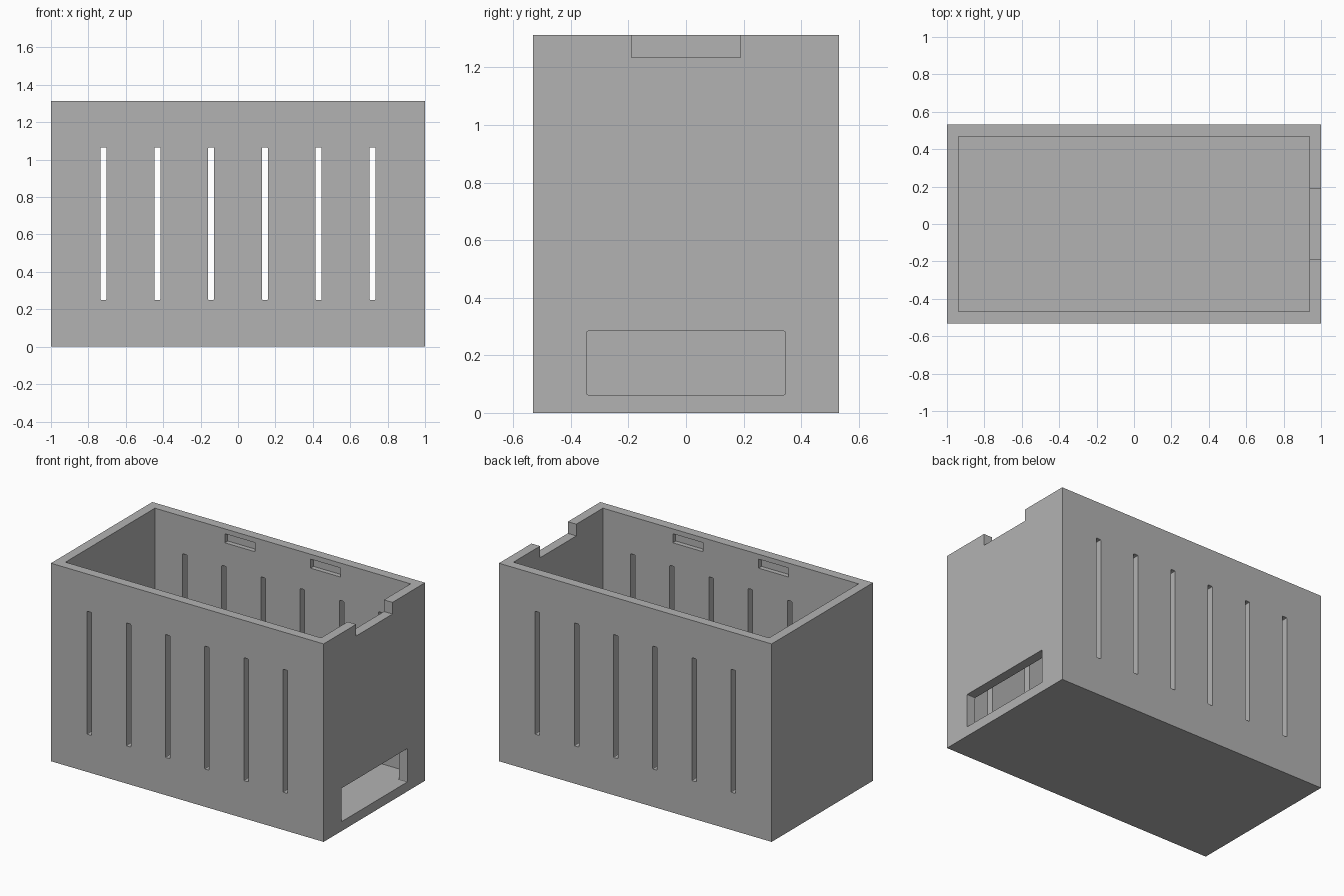
import bpy
import bmesh
from mathutils import Matrix

if "Cube" in bpy.data.objects:
    bpy.data.objects.remove(bpy.data.objects["Cube"], do_unlink=True)

HALF_X, HALF_Y, HEIGHT, WALL = 1.0, 0.531, 1.3125, 0.0625

grey = bpy.data.materials.new("plain_grey")
grey.use_nodes = True
colour = (0.45, 0.45, 0.45, 1)
grey.diffuse_color = colour
grey.node_tree.nodes["Principled BSDF"].inputs["Base Color"].default_value = colour


def add_box(bm, x, y, z, round_axis=None, radius=0.005):
    """Add a box spanning the (low, high) ranges, optionally rounding edges along one axis."""
    ranges = (x, y, z)
    centre = [(lo + hi) / 2 for lo, hi in ranges]
    size = [hi - lo for lo, hi in ranges]
    matrix = Matrix.Translation(centre) @ Matrix.Diagonal((*size, 1))
    verts = bmesh.ops.create_cube(bm, size=1, matrix=matrix)["verts"]
    if round_axis is not None:
        edges = {e for v in verts for e in v.link_edges}
        along = [e for e in edges
                 if abs((e.verts[0].co - e.verts[1].co).normalized()[round_axis]) > 0.9]
        bmesh.ops.bevel(bm, geom=along, offset=radius, segments=2,
                        profile=0.5, affect='EDGES')


def make_object(name, bm):
    mesh = bpy.data.meshes.new(name)
    bm.to_mesh(mesh)
    bm.free()
    mesh.materials.append(grey)
    obj = bpy.data.objects.new(name, mesh)
    bpy.context.collection.objects.link(obj)
    return obj


def cut(target, cutter):
    cutter.hide_render = True
    mod = target.modifiers.new(cutter.name, 'BOOLEAN')
    mod.operation, mod.solver, mod.object = 'DIFFERENCE', 'EXACT', cutter
    bpy.context.view_layer.objects.active = target
    bpy.ops.object.modifier_apply(modifier=mod.name)
    bpy.data.objects.remove(cutter, do_unlink=True)


# Solid outer block
bm = bmesh.new()
add_box(bm, (-HALF_X, HALF_X), (-HALF_Y, HALF_Y), (0, HEIGHT))
case = make_object("open_case", bm)

# Hollow interior
bm = bmesh.new()
inner_x, inner_y = HALF_X - WALL, HALF_Y - WALL
add_box(bm, (-inner_x, inner_x), (-inner_y, inner_y), (WALL, HEIGHT + 0.2))
cut(case, make_object("cavity_cutter", bm))

# Vent slots through the front and back walls
bm = bmesh.new()
for i in range(6):
    x = (i - 2.5) * 0.2875
    add_box(bm, (x - 0.0165, x + 0.0165), (-0.7, 0.7), (0.25, 1.065), round_axis=1)
cut(case, make_object("vent_cutter", bm))

# Low window and rim notch in the left end wall
bm = bmesh.new()
add_box(bm, (0.9, 1.1), (-0.345, 0.345), (WALL, 0.284), round_axis=0)
add_box(bm, (0.9, 1.1), (-0.19, 0.19), (1.235, HEIGHT + 0.2))
cut(case, make_object("end_opening_cutter", bm))

# Shallow lid-clip pockets inside the long walls
bm = bmesh.new()
for side in (-1, 1):
    y = sorted((side * 0.4, side * (inner_y + 0.031)))
    for x in (-0.315, 0.315):
        add_box(bm, (x - 0.11, x + 0.11), y, (1.22, 1.28))
cut(case, make_object("clip_pocket_cutter", bm))
